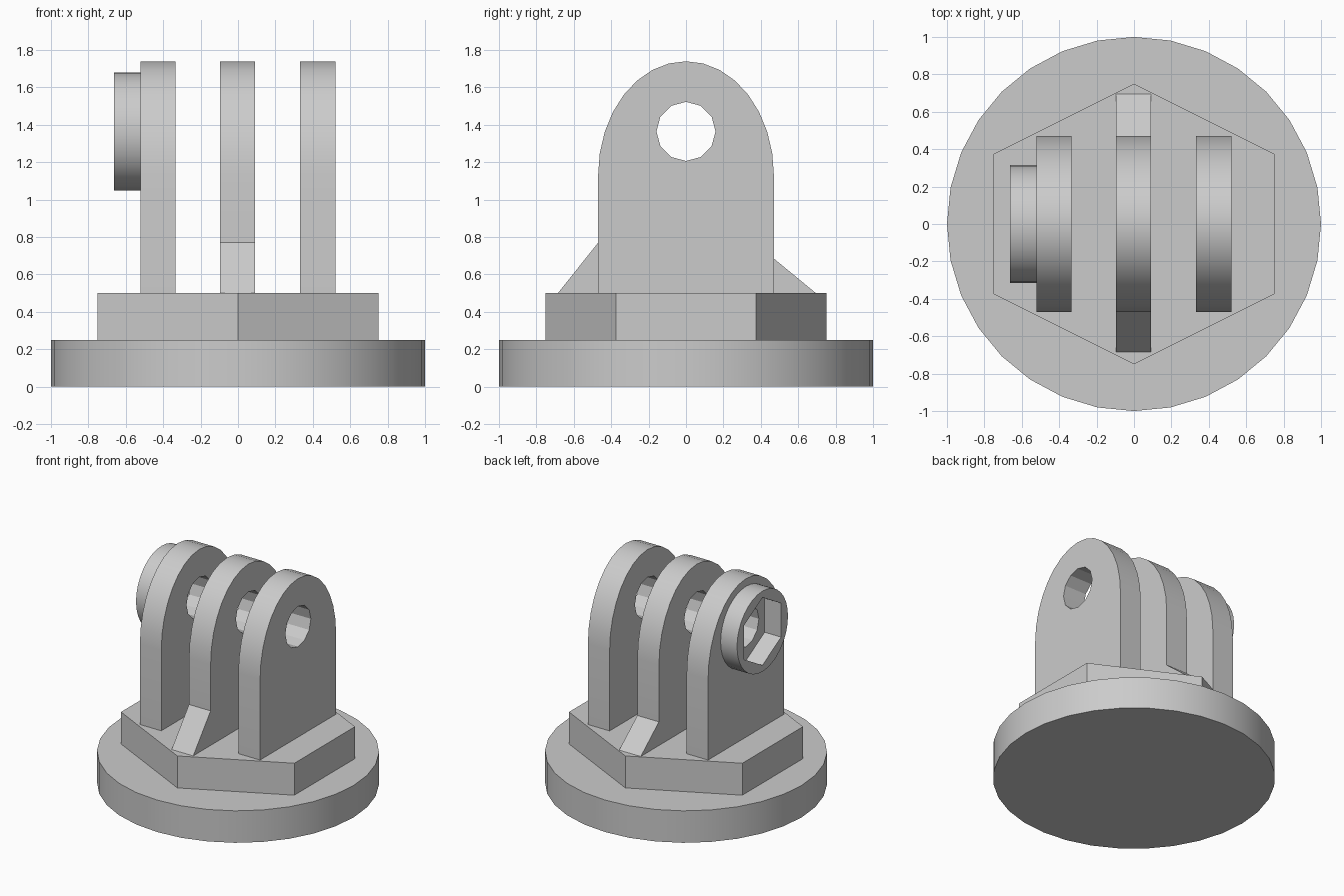
import bpy, bmesh
from math import sin, cos, pi, radians

if "Cube" in bpy.data.objects:
    bpy.data.objects.remove(bpy.data.objects["Cube"])

grey = bpy.data.materials.new("plain grey")
grey.use_nodes = True
colour = (0.6, 0.6, 0.6, 1)
grey.diffuse_color = colour
grey.node_tree.nodes["Principled BSDF"].inputs["Base Color"].default_value = colour


def prism(name, outline, axis, start, end):
    """Extrude a 2D outline: (x, y) along z, or (y, z) along x."""
    bm = bmesh.new()
    place = (lambda u, v, t: (u, v, t)) if axis == "z" else (lambda u, v, t: (t, u, v))
    face = bm.faces.new([bm.verts.new(place(u, v, start)) for u, v in outline])
    moved = bmesh.ops.extrude_face_region(bm, geom=[face])["geom"]
    offset = place(0, 0, end - start)
    bmesh.ops.translate(bm, vec=offset, verts=[g for g in moved if isinstance(g, bmesh.types.BMVert)])
    bmesh.ops.recalc_face_normals(bm, faces=bm.faces)
    mesh = bpy.data.meshes.new(name)
    bm.to_mesh(mesh)
    bm.free()
    mesh.materials.append(grey)
    obj = bpy.data.objects.new(name, mesh)
    bpy.context.collection.objects.link(obj)
    return obj


def ring(sides, radius, centre_z=0):
    return [(radius * sin(2 * pi * i / sides), centre_z + radius * cos(2 * pi * i / sides))
            for i in range(sides)]


def activate(obj):
    bpy.ops.object.select_all(action="DESELECT")
    obj.select_set(True)
    bpy.context.view_layer.objects.active = obj


def cut(obj, cutter):
    activate(obj)
    mod = obj.modifiers.new("cut", "BOOLEAN")
    mod.operation, mod.solver, mod.object = "DIFFERENCE", "EXACT", cutter
    bpy.ops.object.modifier_apply(modifier=mod.name)


HOLE_Z = 1.365
HALF, SPRING, TOP, FOOT = 0.47, 1.13, 1.74, 0.5

# Round base and hexagonal step
base = prism("round_base", ring(32, 1), "z", 0, 0.25)
step = prism("hex_step", [(0, 0.75), (0.75, 0.375), (0.75, -0.375),
                          (0, -0.75), (-0.75, -0.375), (-0.75, 0.375)], "z", 0.25, FOOT)

# Arched prongs; the middle one carries a gusset at front and back
arch = [(HALF * cos(pi * i / 16), SPRING + (TOP - SPRING) * sin(pi * i / 16)) for i in range(17)]
plain = [(HALF, FOOT)] + arch + [(-HALF, FOOT)]
braced = [(0.695, FOOT), (HALF, 0.685)] + arch + [(-HALF, 0.77), (-0.685, FOOT)]
prongs = [prism("right_prong", plain, "x", -0.52, -0.335),
          prism("middle_prong", braced, "x", -0.095, 0.092),
          prism("left_prong", plain, "x", 0.332, 0.52)]

# Bolt hole through every prong
drill = prism("hole_cutter", ring(12, 0.158, HOLE_Z), "x", -1, 1)
for prong in prongs:
    cut(prong, drill)

# Round boss with a hexagonal nut pocket
boss = prism("nut_boss", ring(32, 0.315, HOLE_Z), "x", -0.662, -0.52)
pocket = prism("pocket_cutter", ring(6, 0.265, HOLE_Z), "x", -0.8, -0.4)
cut(boss, pocket)

for cutter in (drill, pocket):
    bpy.data.objects.remove(cutter)

# Smooth the curved walls, keep corners sharp
for obj in [base, step, boss] + prongs:
    activate(obj)
    bpy.ops.object.shade_smooth_by_angle(angle=radians(25))
